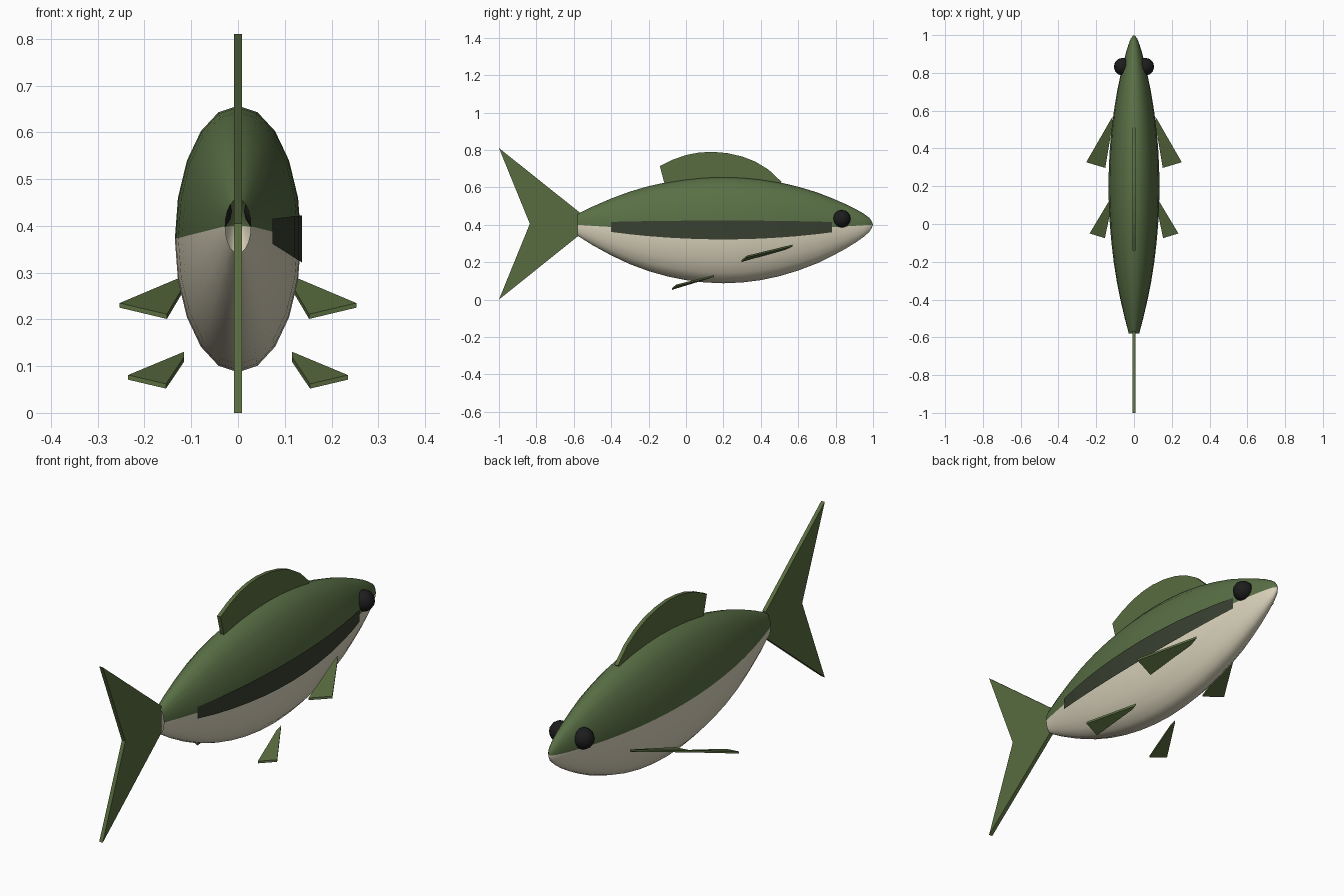
import bpy, bmesh, math
from mathutils import Vector

cube = bpy.data.objects.get("Cube")
if cube:
    bpy.data.objects.remove(cube)


def material(name, rgb):
    m = bpy.data.materials.new(name)
    m.use_nodes = True
    color = (*rgb, 1)
    m.diffuse_color = color
    bsdf = next(n for n in m.node_tree.nodes if n.type == 'BSDF_PRINCIPLED')
    bsdf.inputs["Base Color"].default_value = color
    return m


BACK = material("back green", (0.1, 0.16, 0.06))
BELLY = material("belly cream", (0.7, 0.65, 0.5))
FIN = material("fin olive", (0.1, 0.15, 0.05))
STRIPE = material("stripe dark green", (0.04, 0.05, 0.03))
EYE = material("eye black", (0.012, 0.012, 0.012))


def finish(name, bm, *mats):
    mesh = bpy.data.meshes.new(name)
    bm.to_mesh(mesh)
    bm.free()
    for m in mats:
        mesh.materials.append(m)
    ob = bpy.data.objects.new(name, mesh)
    bpy.context.collection.objects.link(ob)
    return ob


# Body stations from tail root to nose: (y, half height)
STATIONS = [(-0.58, .058), (-0.5, .103), (-0.4, .152), (-0.3, .194), (-0.2, .227),
            (-0.1, .252), (0, .270), (0.1, .281), (0.2, .285), (0.3, .281),
            (0.4, .270), (0.5, .251), (0.6, .224), (0.7, .190), (0.78, .155),
            (0.85, .121), (0.91, .088), (0.95, .062), (0.98, .038), (0.993, .018)]
SIDES = 20
ASPECT = 0.474


def mid_z(y):
    return 0.372 + 0.045 * (y - 0.2) ** 2


# Body: lofted elliptical rings, open at the tail root, closed at the nose
bm = bmesh.new()
rings = []
for y, h in STATIONS:
    angles = [2 * math.pi * i / SIDES for i in range(SIDES)]
    rings.append([bm.verts.new((ASPECT * h * math.cos(a), y, mid_z(y) + h * math.sin(a)))
                  for a in angles])
nose = bm.verts.new((0, 1.0, mid_z(1)))
for i in range(SIDES):
    j = (i + 1) % SIDES
    shade = 0 if i < SIDES // 2 else 1
    for a, b in zip(rings, rings[1:]):
        bm.faces.new((a[j], a[i], b[i], b[j])).material_index = shade
    bm.faces.new((rings[-1][j], rings[-1][i], nose)).material_index = shade
for f in bm.faces:
    f.smooth = True
bm.normal_update()
side = max(bm.faces, key=lambda f: f.calc_center_median().x)
if side.normal.x < 0:
    bmesh.ops.reverse_faces(bm, faces=bm.faces[:])
finish("body", bm, BACK, BELLY)

# Side stripe: thin band hugging the left flank
bm = bmesh.new()
band = []
for y, h in STATIONS:
    if -0.41 < y < 0.79:
        x = ASPECT * h + 0.002
        band.append([bm.verts.new((x, y, mid_z(y) + s * 0.177 * h)) for s in (-1, 1)])
for a, b in zip(band, band[1:]):
    bm.faces.new((a[0], b[0], b[1], a[1]))
finish("side_stripe", bm, STRIPE)


# Flat plate with thickness, centred on its outline
def plate(name, points, thick, offset):
    bm = bmesh.new()
    half = Vector(offset).normalized() * thick / 2
    lower = [bm.verts.new(Vector(p) - half) for p in points]
    upper = [bm.verts.new(Vector(p) + half) for p in points]
    bm.faces.new(lower)
    bm.faces.new(upper)
    for i in range(len(points)):
        j = (i + 1) % len(points)
        bm.faces.new((lower[i], lower[j], upper[j], upper[i]))
    bmesh.ops.recalc_face_normals(bm, faces=bm.faces[:])
    return finish(name, bm, FIN)


# Upright fins
tail = [(-0.57, .467), (-1, .81), (-0.835, .405), (-1, 0), (-0.57, .345)]
dorsal = [(-0.115, .62), (-0.14, .714), (-0.07, .748), (0, .773), (0.07, .786),
          (0.14, .79), (0.22, .783), (0.3, .765), (0.37, .738), (0.44, .696),
          (0.51, .63), (0.48, .60)]
for name, outline in (("tail_fin", tail), ("dorsal_fin", dorsal)):
    plate(name, [(0, y, z) for y, z in outline], 0.018, (1, 0, 0))

# Paired lower fins
pectoral = [(.113, .57, .289), (.253, .327, .23), (.152, .297, .206), (.113, .53, .272)]
pelvic = [(.115, .15, .126), (.235, -.05, .076), (.154, -.075, .057), (.115, .115, .115)]
for side_name, s in (("left", 1), ("right", -1)):
    for name, outline in (("pectoral_fin", pectoral), ("pelvic_fin", pelvic)):
        plate(f"{side_name}_{name}", [(s * x, y, z) for x, y, z in outline], 0.01, (0, 0, 1))

    # Eyes
    bm = bmesh.new()
    bmesh.ops.create_uvsphere(bm, u_segments=12, v_segments=8, radius=0.047)
    for f in bm.faces:
        f.smooth = True
    eye = finish(f"{side_name}_eye", bm, EYE)
    eye.location = (s * 0.06, 0.833, 0.432)
